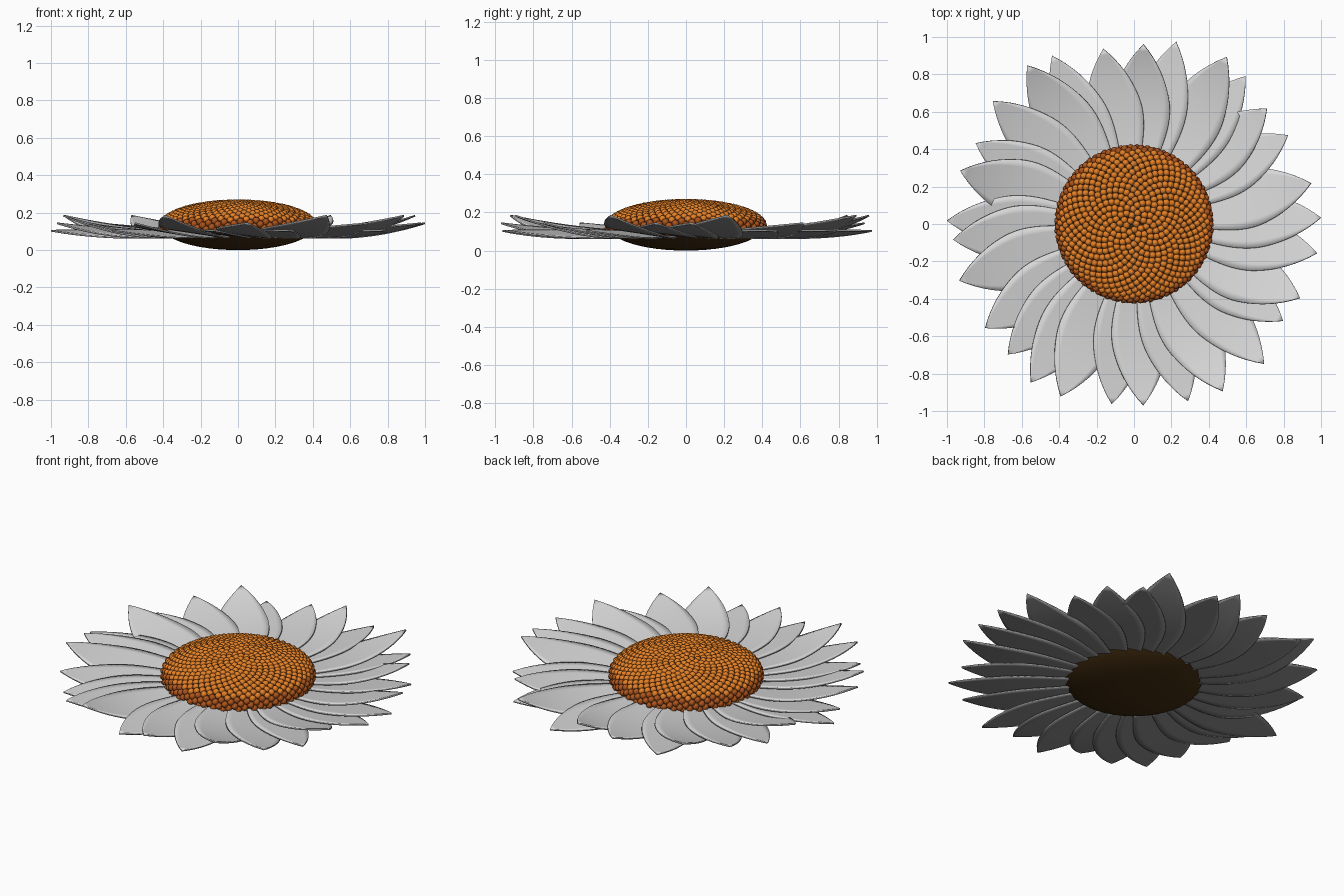
import bpy, bmesh, math
from mathutils import Vector, Matrix

if "Cube" in bpy.data.objects:
    bpy.data.objects.remove(bpy.data.objects["Cube"], do_unlink=True)


def make_material(name, color):
    mat = bpy.data.materials.new(name)
    mat.use_nodes = True
    mat.diffuse_color = (*color, 1)
    mat.node_tree.nodes["Principled BSDF"].inputs["Base Color"].default_value = (*color, 1)
    return mat


white = make_material("petal_white", (0.68, 0.68, 0.68))
grey = make_material("petal_underside_grey", (0.27, 0.27, 0.27))
orange = make_material("seed_orange", (0.78, 0.22, 0.02))
rust = make_material("seed_rust", (0.42, 0.09, 0.012))
brown = make_material("base_brown", (0.055, 0.025, 0.005))


def add_object(name, mesh, *mats):
    obj = bpy.data.objects.new(name, mesh)
    bpy.context.scene.collection.objects.link(obj)
    for mat in mats:
        mesh.materials.append(mat)
    mesh.shade_smooth()
    return obj


def sphere_mesh(name, segments, rings, scale):
    bm = bmesh.new()
    bmesh.ops.create_uvsphere(bm, u_segments=segments, v_segments=rings, radius=1,
                              matrix=Matrix.Diagonal((*scale, 1)))
    mesh = bpy.data.meshes.new(name)
    bm.to_mesh(mesh)
    bm.free()
    return mesh


# Flattened core of the flower head
CENTER_Z, RADIUS, HEIGHT = 0.125, 0.405, 0.125
core = add_object("flower_core", sphere_mesh("flower_core", 48, 24, (RADIUS, RADIUS, HEIGHT)), brown)
core.location.z = CENTER_Z

# Seeds, evenly spaced in a golden-angle spiral over the upper core
SEED_LENGTH = 0.022
template = sphere_mesh("seed_template", 8, 6, (0.02, 0.02, SEED_LENGTH))
verts, faces, colors = [], [], []
theta, turn = 0.03, 0.0
golden = math.pi * (3 - math.sqrt(5))
cell_area = 0.031 ** 2
while theta < math.radians(103):
    r, h = RADIUS * math.sin(theta), HEIGHT * math.cos(theta)
    ca, sa = math.cos(turn), math.sin(turn)
    normal = Vector((r * ca / RADIUS ** 2, r * sa / RADIUS ** 2, h / HEIGHT ** 2)).normalized()
    rotation = normal.to_track_quat('Z', 'Y').to_matrix()
    point = Vector((r * ca, r * sa, h + CENTER_Z))
    start = len(verts)
    verts += [rotation @ v.co + point for v in template.vertices]
    for p in template.polygons:
        faces.append([start + i for i in p.vertices])
        # Orange caps, rust skirts; seeds around the rim are all rust
        colors.append(int(p.center.z < SEED_LENGTH * 0.4 or theta > math.radians(75)))
    arc_rate = math.hypot(RADIUS * math.cos(theta), HEIGHT * math.sin(theta))
    theta += cell_area / (2 * math.pi * r * arc_rate)
    turn += golden
seed_mesh = bpy.data.meshes.new("seeds")
seed_mesh.from_pydata(verts, [], faces)
add_object("seeds", seed_mesh, orange, rust)
seed_mesh.polygons.foreach_set("material_index", colors)
bpy.data.meshes.remove(template)


# Pointed petal, rolled so its clockwise edge lies over the next one, tip bent upward
def make_petal(name, angle, length, rise, half_width):
    rows, cols, root, base, roll = 18, 8, 0.33, 0.088, 0.14
    bm = bmesh.new()
    grid = []
    for i in range(rows):
        t = i / rows
        width = half_width * (0.55 + 0.45 * math.sin(math.pi / 2 * min(1, t * 1.8))) * (1 - t ** 3.3)
        row = []
        for j in range(cols + 1):
            y = (2 * j / cols - 1) * width
            row.append(bm.verts.new((root + t * (length - root), y, base + rise * t ** 2.5 - roll * y)))
        grid.append(row)
    for a, b in zip(grid, grid[1:]):
        for j in range(cols):
            bm.faces.new((a[j], b[j], b[j + 1], a[j + 1]))
    tip = bm.verts.new((length, 0, base + rise))
    for j in range(cols):
        bm.faces.new((grid[-1][j], tip, grid[-1][j + 1]))
    mesh = bpy.data.meshes.new(name)
    bm.to_mesh(mesh)
    bm.free()
    obj = add_object(name, mesh, white, grey)
    obj.rotation_euler.z = math.radians(angle)
    solid = obj.modifiers.new("thickness", 'SOLIDIFY')
    solid.thickness = 0.009
    solid.offset = -1
    solid.material_offset = 1
    solid.material_offset_rim = 1
    bpy.ops.object.select_all(action='DESELECT')
    obj.select_set(True)
    bpy.context.view_layer.objects.active = obj
    bpy.ops.object.shade_smooth_by_angle(angle=math.radians(40))


# Petals grouped by bend: tip rise, half width, (angle, length) pairs
groups = {
    "flat_petal": (0.02, 0.155, [
        (77, 1), (53, .99), (30, .95), (-33, .95), (-73, .99), (-97, .97),
        (-134, .97), (179, 1), (153, .95), (116, 1)]),
    "raised_petal": (0.06, 0.165, [
        (100, .95), (139, 1), (-175, .97), (-145, .97), (-123, 1.01),
        (-87, .97), (-47, 1.02), (-9, .99), (2, 1), (41, .94)]),
    "high_petal": (0.1, 0.175, [
        (87, .96), (61, 1.02), (13, .97), (-24, .97), (-62, 1.01),
        (-113, 1), (-162, .98), (163, .97), (124, 1.02)]),
}
for name, (rise, half_width, petals) in groups.items():
    for k, (angle, length) in enumerate(petals):
        make_petal(f"{name}_{k + 1}", angle, length, rise, half_width)
